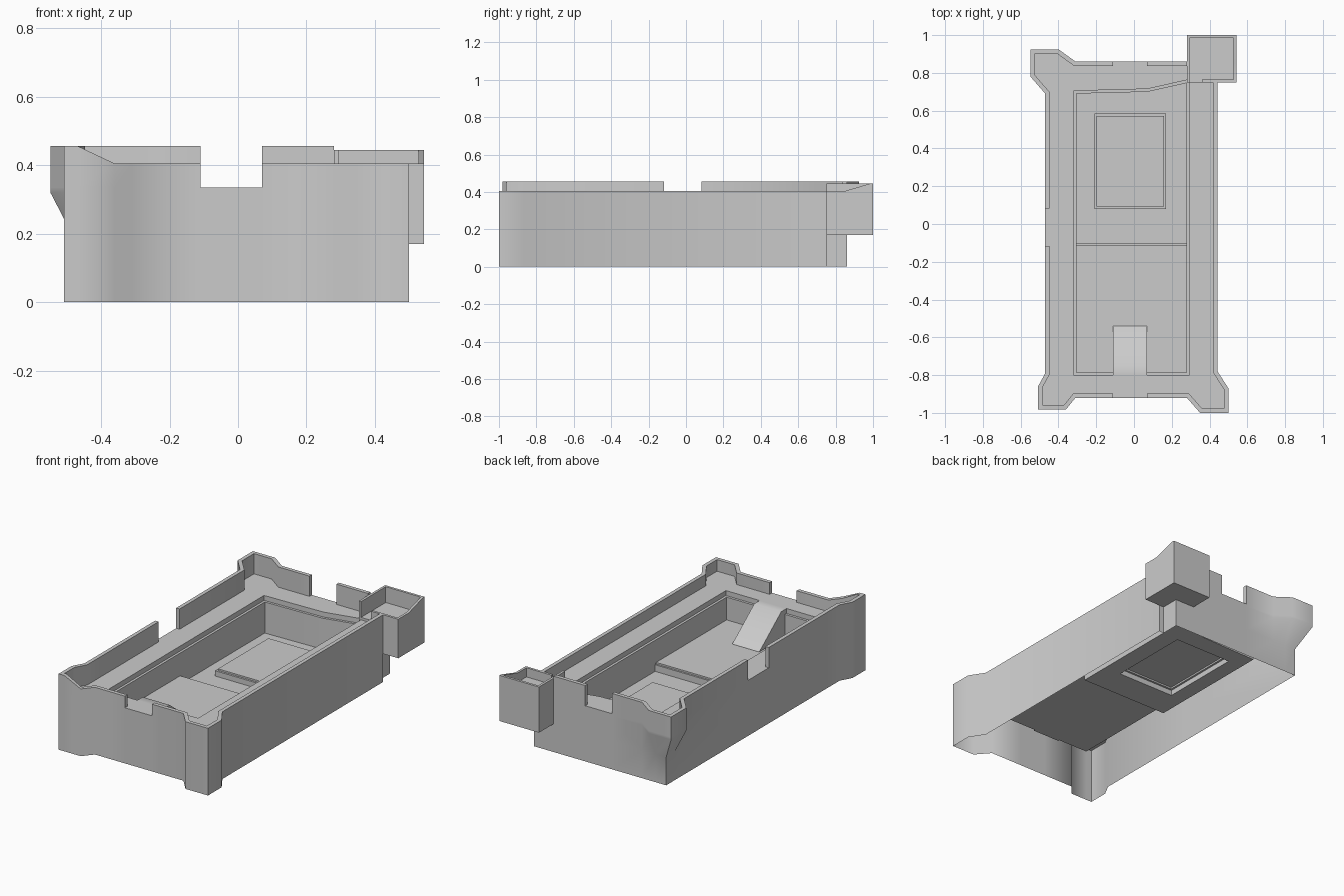
import bpy, bmesh
from math import radians
from mathutils import Vector

cube = bpy.data.objects.get("Cube")
if cube:
    bpy.data.objects.remove(cube, do_unlink=True)

stone = bpy.data.materials.new("grey stone")
stone.use_nodes = True
GREY = (0.6, 0.6, 0.6, 1)
stone.diffuse_color = GREY
stone.node_tree.nodes["Principled BSDF"].inputs["Base Color"].default_value = GREY

DECK, LOW, HIGH = 0.335, 0.405, 0.457
UPPER, LOWER = 0.168, 0.118        # courtyard floor levels


def finish(name, bm):
    bmesh.ops.remove_doubles(bm, verts=bm.verts, dist=1e-5)
    bmesh.ops.recalc_face_normals(bm, faces=bm.faces)
    mesh = bpy.data.meshes.new(name)
    bm.to_mesh(mesh)
    bm.free()
    mesh.materials.append(stone)
    mesh.shade_smooth()
    mesh.set_sharp_from_angle(angle=radians(55))
    ob = bpy.data.objects.new(name, mesh)
    bpy.context.collection.objects.link(ob)


def offset(points, width, closed=False):
    """Shift a counter-clockwise path to its inner (left) side with mitred corners."""
    pts = [Vector(p[:2]) for p in points]
    n, result = len(pts), []
    for i, p in enumerate(pts):
        dirs = []
        if closed or i > 0:
            dirs.append((p - pts[i - 1]).normalized())
        if closed or i < n - 1:
            dirs.append((pts[(i + 1) % n] - p).normalized())
        normals = [Vector((-d.y, d.x)) for d in dirs]
        mid = sum(normals, Vector((0, 0))).normalized()
        result.append(p + mid * width / mid.dot(normals[0]))
    return result


def loop(bm, points, z):
    return [bm.verts.new((p[0], p[1], z)) for p in points]


def bridge(bm, a, b, closed=True):
    n = len(a)
    for i in range(n if closed else n - 1):
        j = (i + 1) % n
        bm.faces.new((a[i], a[j], b[j], b[i]))


def fill(bm, *loops):
    """Flat face between an outer loop and any holes."""
    edges = []
    for ring in loops:
        for i, v in enumerate(ring):
            w = ring[(i + 1) % len(ring)]
            edges.append(bm.edges.get((v, w)) or bm.edges.new((v, w)))
    bmesh.ops.triangle_fill(bm, edges=edges, use_beauty=True, normal=(0, 0, 1))


def parapet(name, run, width=0.023, base=DECK):
    bm = bmesh.new()
    inner = offset(run, width)
    rings = []
    for p, q in zip(run, inner):
        rings.append([bm.verts.new((x, y, z)) for x, y, z in
                      ((p[0], p[1], base), (p[0], p[1], p[2]), (q.x, q.y, p[2]), (q.x, q.y, base))])
    for a, b in zip(rings, rings[1:]):
        bridge(bm, a, b, closed=False)
    bm.faces.new(rings[0])
    bm.faces.new(rings[-1])
    finish(name, bm)


def prism(name, profile, x0, x1):
    """Extrude a y-z profile along x."""
    bm = bmesh.new()
    a, b = ([bm.verts.new((x, y, z)) for y, z in profile] for x in (x0, x1))
    bridge(bm, a, b)
    bm.faces.new(a)
    bm.faces.new(b)
    finish(name, bm)


# Parapet runs between the gates: x, y, top height
east = [(0.07, -0.92, LOW), (0.28, -0.92, LOW), (0.35, -1, LOW), (0.5, -1, LOW),
        (0.5, -0.87, LOW), (0.442, -0.78, LOW), (0.442, 0.75, LOW)]
back = [(0.28, 0.86, HIGH), (0.07, 0.86, HIGH)]
bastion = [(-0.11, 0.86, HIGH), (-0.31, 0.86, HIGH), (-0.40, 0.925, HIGH), (-0.548, 0.925, HIGH),
           (-0.548, 0.78, HIGH), (-0.47, 0.69, HIGH), (-0.47, 0.083, HIGH)]
west = [(-0.47, -0.117, HIGH), (-0.47, -0.79, HIGH), (-0.508, -0.86, HIGH), (-0.508, -0.982, HIGH),
        (-0.47, -0.982, HIGH), (-0.36, -0.982, LOW), (-0.31, -0.92, LOW), (-0.11, -0.92, LOW)]
for label, run in (("east", east), ("back", back), ("back_bastion", bastion), ("west", west)):
    parapet(label + "_parapet", run)

# Outer walls, with the back bastion flaring out of a square corner
outline = east + [(0.41, 0.75), (0.41, 0.86)] + back + bastion + west
foot = [(max(p[0], -0.47), min(p[1], 0.86)) if p[1] > 0 else p for p in outline]
bm = bmesh.new()
levels = [loop(bm, foot, 0), loop(bm, foot, 0.17), loop(bm, outline, 0.32), loop(bm, outline, DECK)]
for a, b in zip(levels, levels[1:]):
    bridge(bm, a, b)

# Courtyard pit with a narrow lip: x, y, floor height
NOSE = UPPER - 0.01                # ledge along the step
pit = [(-0.32, -0.80, UPPER), (0.294, -0.80, UPPER), (0.294, -0.115, UPPER), (0.294, -0.104, NOSE),
       (0.294, 0.765, LOWER), (0.07, 0.715, LOWER), (-0.11, 0.71, LOWER), (-0.32, 0.705, LOWER),
       (-0.32, -0.104, NOSE), (-0.32, -0.115, UPPER)]
inset = offset(pit, 0.015, closed=True)
rim, step = loop(bm, pit, DECK), loop(bm, pit, 0.305)
lip = loop(bm, inset, 0.305)
floor = [bm.verts.new((q.x, q.y, p[2])) for p, q in zip(pit, inset)]
bridge(bm, rim, step)
bridge(bm, step, lip)
bridge(bm, lip, floor)
fill(bm, levels[-1], rim)
bm.faces.new((floor[0], floor[1], floor[2], floor[9]))

# Step down to the lower floor: short riser, ledge, tall riser
ledge = loop(bm, (inset[9], inset[2]), NOSE)
base = loop(bm, (inset[8], inset[3]), LOWER)
nose = [floor[8], floor[3]]
bridge(bm, [floor[9], floor[2]], ledge, closed=False)
bridge(bm, ledge, nose, closed=False)
bridge(bm, nose, base, closed=False)
bm.faces.new((base[1], floor[3], floor[4]))
bm.faces.new((base[0], floor[8], floor[7]))

# Raised platform in the lower floor, with a stepped edge, hollow underneath
plan = [(-0.21, 0.08), (0.17, 0.08), (0.17, 0.585), (-0.21, 0.585)]
crown = offset(plan, 0.012, closed=True)
tiers = [loop(bm, plan, LOWER), loop(bm, plan, LOWER + 0.032),
         loop(bm, crown, LOWER + 0.032), loop(bm, crown, LOWER + 0.042)]
for a, b in zip(tiers, tiers[1:]):
    bridge(bm, a, b)
bm.faces.new(tiers[-1])
fill(bm, [base[0], base[1]] + floor[4:8], tiers[0])
finish("fort_walls_and_courtyard", bm)

# Ramp from the front gate
TOE = UPPER + 0.004
prism("gate_ramp", [(-0.80, DECK), (-0.75, DECK), (-0.54, TOE), (-0.80, TOE)], -0.11, 0.07)

# Overhanging corner turret
prism("turret_body", [(0.75, 0.17), (1, 0.17), (1, 0.35), (0.75, 0.35)], 0.28, 0.543)
parapet("turret_parapet", [(0.36, 0.75, LOW), (0.543, 0.75, LOW), (0.543, 0.85, LOW), (0.543, 0.985, 0.445),
                           (0.543, 1, 0.445), (0.28, 1, 0.445), (0.28, 0.75, 0.445)], 0.015, 0.35)
